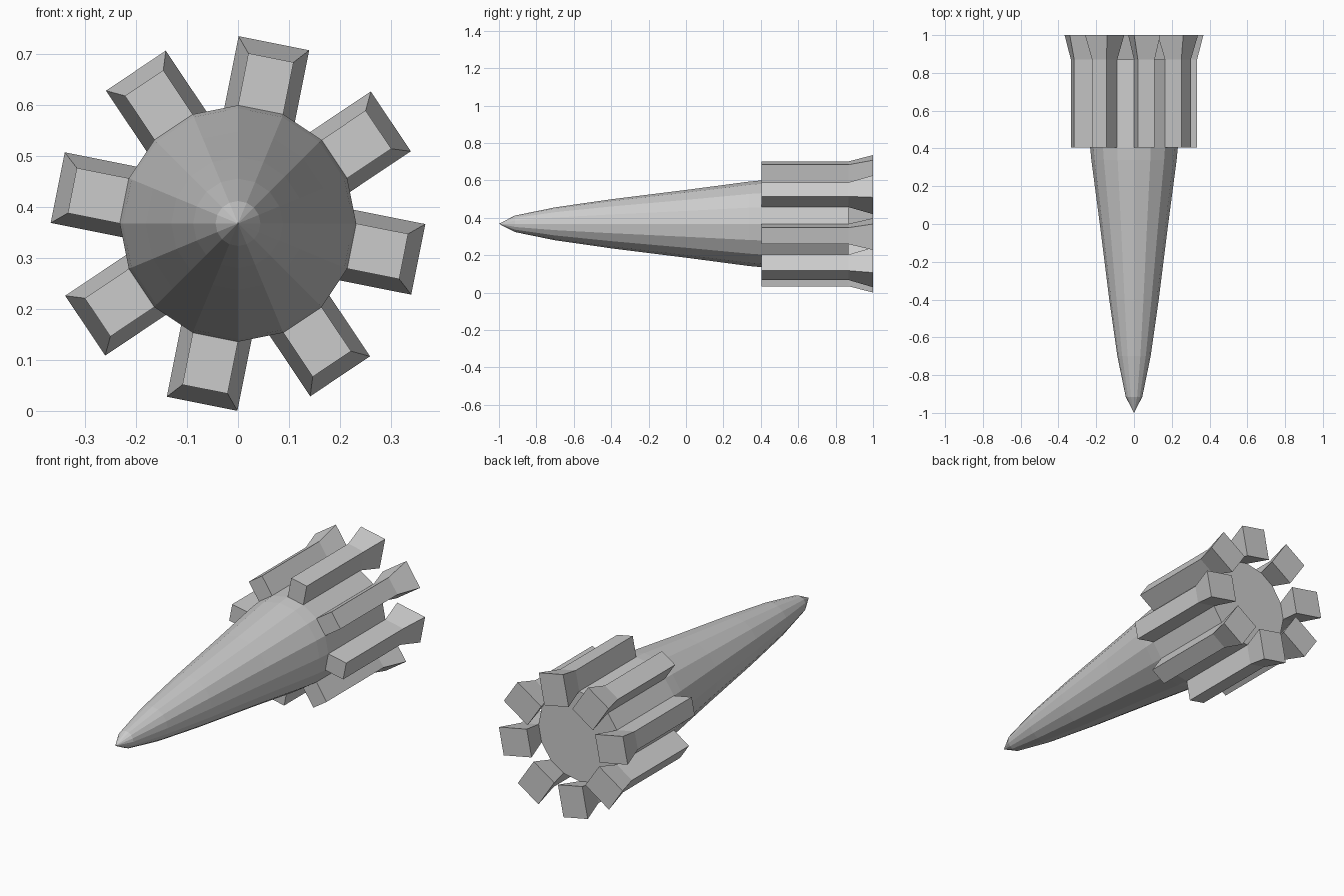
import bpy, bmesh
from math import sin, cos, pi
from mathutils import Vector

if "Cube" in bpy.data.objects:
    bpy.data.objects.remove(bpy.data.objects["Cube"])

SIDES = 16
ZC = 0.368
# (y, radius) rings from the nose to the tail
PROFILE = [(-0.915, 0.044), (-0.7, 0.088), (-0.4, 0.131), (0.0, 0.181),
           (0.34, 0.226), (0.405, 0.232), (0.87, 0.232)]


def extrude(bm, face, offset, scale=1.0):
    """Extrude one face by an offset, scale the new end and return it."""
    bmesh.ops.recalc_face_normals(bm, faces=bm.faces)
    end = bmesh.ops.extrude_discrete_faces(bm, faces=[face])["faces"][0]
    centre = end.calc_center_median()
    for v in end.verts:
        v.co = centre + (v.co - centre) * scale + offset
    return end


bm = bmesh.new()

# Tapered body with a pointed nose and a flat tail
rings = [[bm.verts.new((r * sin(2 * pi * i / SIDES), y, ZC + r * cos(2 * pi * i / SIDES)))
          for i in range(SIDES)] for y, r in PROFILE]
tip = bm.verts.new((0, -1, ZC))
tail_faces = []
for i in range(SIDES):
    j = (i + 1) % SIDES
    bm.faces.new((tip, rings[0][i], rings[0][j]))
    for a, b in zip(rings, rings[1:]):
        f = bm.faces.new((a[i], b[i], b[j], a[j]))
    tail_faces.append(f)
bm.faces.new(rings[-1])

# Fins: every other tail panel pulled outwards, then its rear end flared
for i in range(0, SIDES, 2):
    angle = 2 * pi * (i + 0.5) / SIDES
    out = Vector((sin(angle), 0, cos(angle)))
    top = extrude(bm, tail_faces[i], out * 0.104)
    rear = max((f for e in top.edges for f in e.link_faces if f is not top),
               key=lambda f: f.calc_center_median().y)
    extrude(bm, rear, Vector((0, 0.13, 0)), 1.56)

bmesh.ops.recalc_face_normals(bm, faces=bm.faces)
mesh = bpy.data.meshes.new("finned_dart")
bm.to_mesh(mesh)
bm.free()
bpy.context.collection.objects.link(bpy.data.objects.new("finned_dart", mesh))
